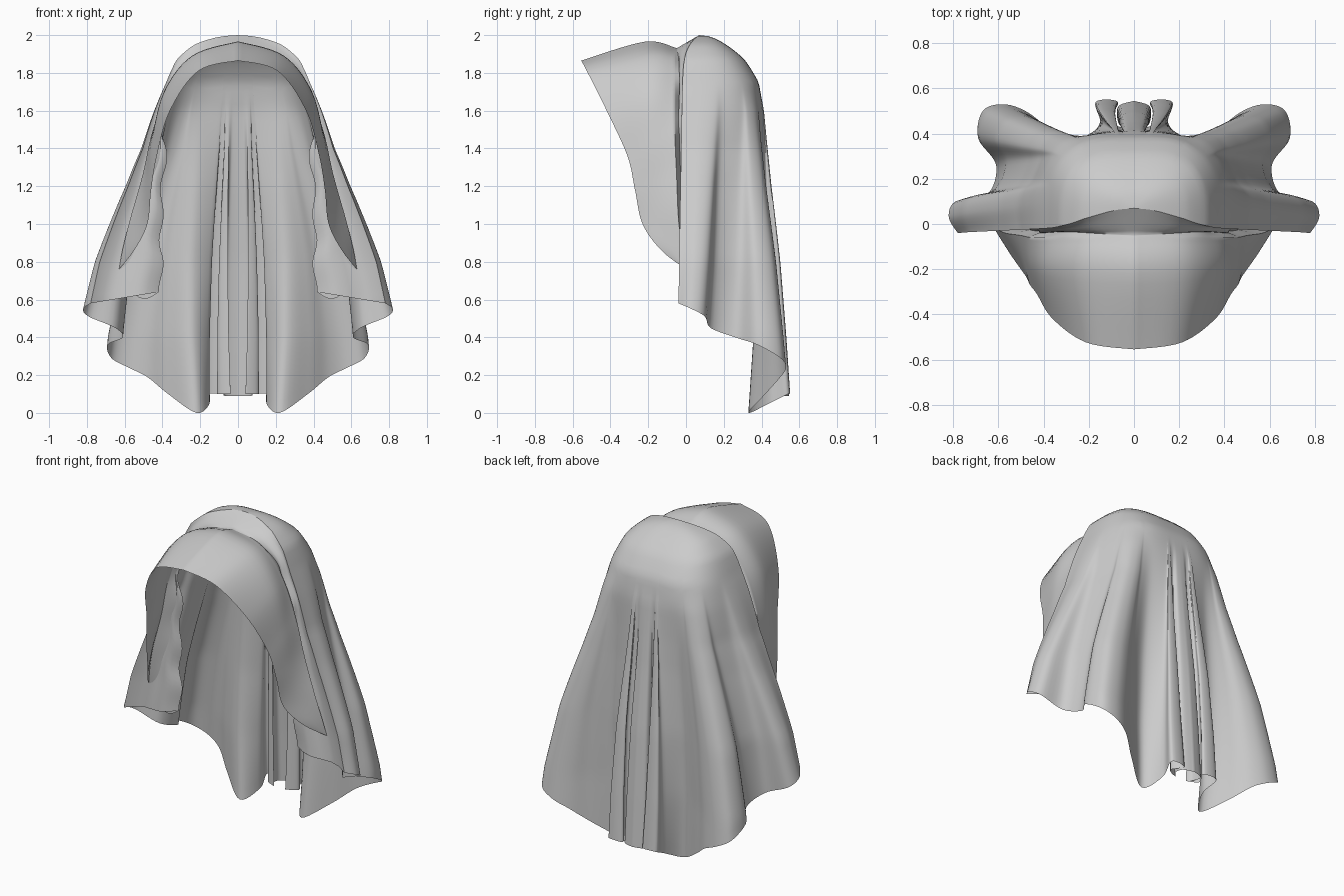
import bpy
import bmesh
from math import sin, cos, pi, sqrt, exp, atan2
from mathutils import Vector

start_cube = bpy.data.objects.get("Cube")
if start_cube:
    bpy.data.objects.remove(start_cube, do_unlink=True)

ROWS = 48

# One plain cloth colour
cloth = bpy.data.materials.new("grey cloth")
cloth.use_nodes = True
grey = (0.6, 0.6, 0.6, 1)
cloth.diffuse_color = grey
cloth.node_tree.nodes["Principled BSDF"].inputs["Base Color"].default_value = grey


def spline(points, t):
    """Point at t (from 0 to 1) on a smooth curve through the given points."""
    last = len(points) - 1
    place = min(max(t, 0), 1) * last
    i = min(int(place), last - 1)
    u = place - i
    b, c = Vector(points[i]), Vector(points[i + 1])
    a = Vector(points[i - 1]) if i > 0 else b
    d = Vector(points[i + 2]) if i + 2 <= last else c
    tangent_b, tangent_c = (c - a) / 2, (d - b) / 2
    bend = 3 * (c - b) - 2 * tangent_b - tangent_c
    twist = 2 * (b - c) + tangent_b + tangent_c
    return b + u * (tangent_b + u * (bend + u * twist))


def add_sheet(name, columns):
    """Join neighbouring columns of points into a cloth sheet, mirrored across x."""
    bm = bmesh.new()
    grid = [[bm.verts.new(p) for p in column] for column in columns]
    for left, right in zip(grid, grid[1:]):
        for i in range(len(left) - 1):
            bm.faces.new((left[i], left[i + 1], right[i + 1], right[i]))
    bmesh.ops.remove_doubles(bm, verts=bm.verts, dist=0.0005)
    bmesh.ops.recalc_face_normals(bm, faces=bm.faces)
    mesh = bpy.data.meshes.new(name)
    bm.to_mesh(mesh)
    bm.free()
    mesh.materials.append(cloth)
    sheet = bpy.data.objects.new(name, mesh)
    bpy.context.collection.objects.link(sheet)
    mirror = sheet.modifiers.new("Mirror", "MIRROR")
    mirror.use_axis = (True, False, False)
    mirror.merge_threshold = 0.002
    bpy.ops.object.select_all(action="DESELECT")
    sheet.select_set(True)
    bpy.context.view_layer.objects.active = sheet
    bpy.ops.object.shade_smooth_by_angle(angle=pi / 3)
    return sheet


# Head and shoulder form under the cloth: height, half width, depth to the back
FORM = [(2, 0, .07), (1.95, .23, .21), (1.87, .325, .31), (1.75, .38, .385), (1.6, .44, .41),
        (1.4, .5, .42), (1.2, .575, .43), (.8, .72, .455), (.4, .8, .465), (0, .82, .47)]


def form_point(angle, z):
    """Point on the smooth form; angle 0 is the back, a quarter turn the side."""
    q = sqrt(max(2 - z, 0))
    width, depth = FORM[-1][1:]
    for (za, wa, da), (zb, wb, db) in zip(FORM, FORM[1:]):
        if z >= zb:
            qa, qb = sqrt(2 - za), sqrt(2 - zb)
            u = (q - qa) / (qb - qa)
            width, depth = wa + u * (wb - wa), da + u * (db - da)
            break
    front = .09 * exp(-16 * (2 - z)) - .02
    x = width * max(sin(angle), 0) ** .64
    y = front + (depth - front) * max(cos(angle), 0) ** .64
    return Vector((x, y, z))


# Hem of the back drape, from the middle pleat round to the side edge
HEM = [(0, .545, .09), (.07, .52, .09), (.07, .45, .1), (.04, .42, .1),
       (.11, .46, .1), (.07, .54, .1), (.17, .54, .1), (.15, .44, .05),
       (.22, .33, 0), (.37, .42, .1), (.48, .5, .19),
       (.58, .53, .24), (.67, .5, .29), (.69, .38, .36), (.61, .26, .4),
       (.65, .13, .45), (.79, .1, .51), (.82, .03, .55), (.78, -.04, .58)]

# Give each hem point the angle at which its fold leaves the form,
# with the middle pleats gathered close together
hem_angles, turn = [], 0
for x, y, z in HEM:
    angle = atan2(x / .82, (y + .05) / .55)
    turn = max(turn + .012, angle ** 3 / (angle ** 2 + .05)) if x else 0
    hem_angles.append(turn)
hem_keys = [(*point, angle / turn * pi / 2) for point, angle in zip(HEM, hem_angles)]


def drape_column(t):
    """One strand of cloth from the crown to the hem."""
    x, y, z, angle = spline(hem_keys, t)
    angle = min(max(angle, 0), pi / 2)
    offset = Vector((x, y, z)) - form_point(angle, z)
    column = []
    for i in range(ROWS + 1):
        s = i / ROWS
        fold = max((s - .3) / .7, 0) ** 1.3
        column.append(form_point(angle, 2 - (2 - z) * s ** 1.5) + offset * fold)
    return column


# Back drape
strands = 6 * (len(HEM) - 1)
drape = [drape_column(j / strands) for j in range(strands + 1)]
add_sheet("back_drape", drape)

# Front hood from top to bottom: inner tuck, outer back edge, bulge and open rim
TUCK = [(0, -.05, 1.93), (.2, -.04, 1.88), (.33, -.03, 1.72), (.39, -.03, 1.5),
        (.39, -.01, 1.25), (.41, 0, 1), (.4, 0, .8), (.42, 0, .64)]
BACK_EDGE = [(0, -.06, 1.935), (.22, -.06, 1.88), (.36, -.06, 1.72), (.45, -.06, 1.5),
             (.505, -.05, 1.26), (.57, -.04, 1.03), (.61, -.02, .87), (.63, 0, .76)]
BULGE = [(0, -.22, 1.965), (.24, -.21, 1.89), (.39, -.2, 1.7), (.455, -.18, 1.44),
         (.485, -.16, 1.22), (.52, -.14, 1.01), (.58, -.08, .86), (.63, 0, .76)]
RIM = [(0, -.555, 1.865), (.21, -.525, 1.81), (.36, -.42, 1.6), (.43, -.31, 1.36),
       (.46, -.27, 1.18), (.48, -.23, 1), (.55, -.13, .86), (.63, 0, .76)]

tuck_steps, hood_steps = 6, 12
hood = [[] for _ in range(2 * tuck_steps + hood_steps + 1)]
for i, outer in enumerate(drape[-1]):
    s = i / ROWS
    tuck, edge, bulge, rim = (spline(keys, s) for keys in (TUCK, BACK_EDGE, BULGE, RIM))
    # Crumpled gathers along the tuck, with a sagging hem
    tuck.x += .018 * sin(34 * s) * sin(pi * s)
    for j in range(tuck_steps):
        u = j / tuck_steps
        inward = outer.lerp(tuck, u)
        inward.y += .03 * sin(2 * pi * u) * s
        hood[j].append(inward)
        outward = tuck.lerp(edge, u)
        outward.z -= .09 * sin(pi * u) * s ** 8
        hood[tuck_steps + j].append(outward)
    for j in range(hood_steps + 1):
        hood[2 * tuck_steps + j].append(spline((edge, bulge, rim), j / hood_steps))
add_sheet("front_hood", hood)
